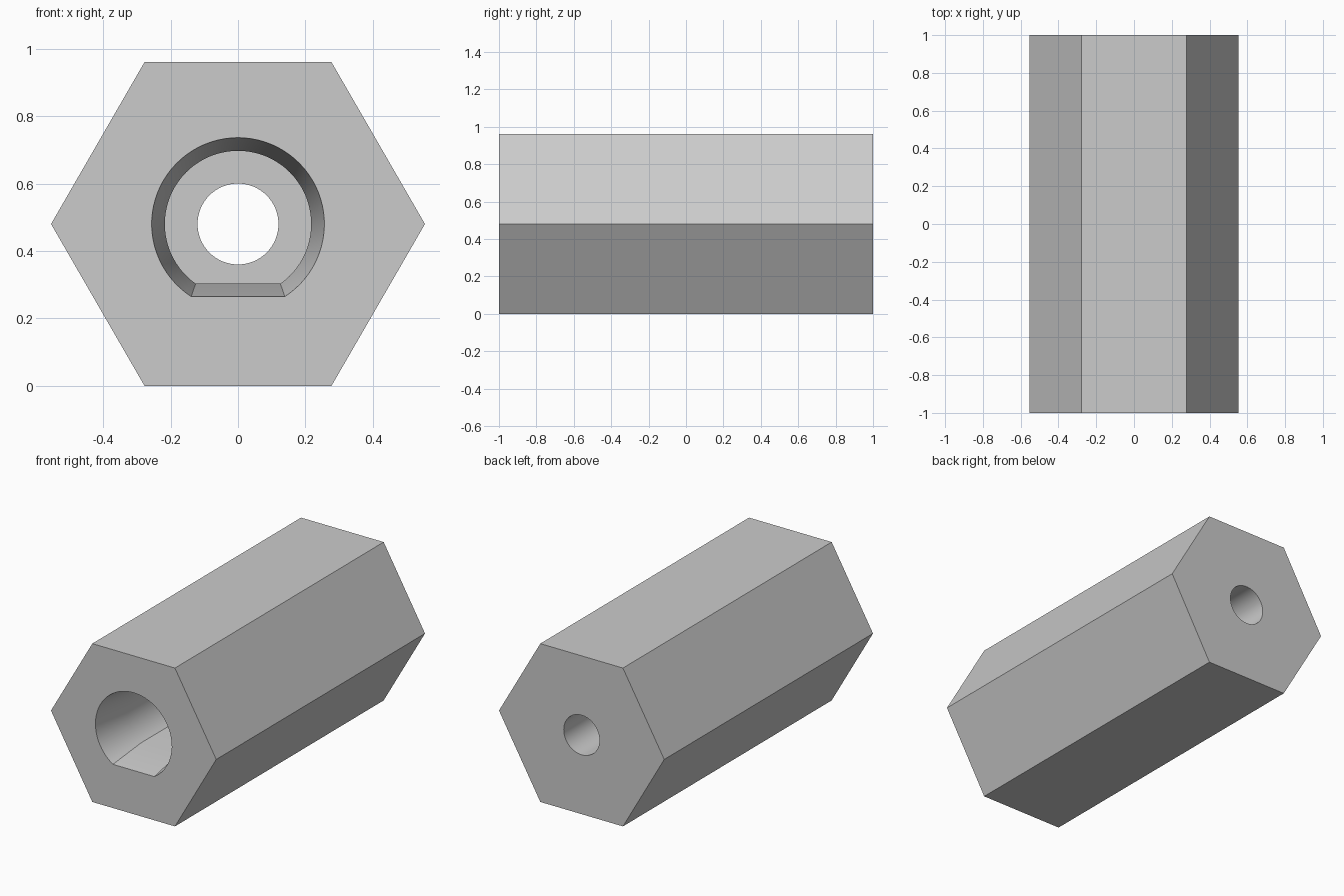
import bpy, bmesh, math

cube = bpy.data.objects.get("Cube")
if cube:
    bpy.data.objects.remove(cube, do_unlink=True)

CENTRE_Z = 0.48
HEX_RADIUS = 0.96 / math.sqrt(3)
SHAFT_FLOOR_Y = 0.0

grey = bpy.data.materials.new("plain grey")
grey.use_nodes = True
grey.diffuse_color = (0.6, 0.6, 0.6, 1)
grey.node_tree.nodes["Principled BSDF"].inputs["Base Color"].default_value = (0.6, 0.6, 0.6, 1)


def round_section(radius, sides):
    return [(radius * math.cos(math.tau * i / sides), radius * math.sin(math.tau * i / sides))
            for i in range(sides)]


def d_section(radius, flat, steps=64):
    """Circle cut off by a level flat below its centre."""
    start = -math.asin(flat / radius)
    sweep = math.pi - 2 * start
    return [(radius * math.cos(start + sweep * i / steps), radius * math.sin(start + sweep * i / steps))
            for i in range(steps + 1)]


def loft(name, sections):
    """Capped solid through (y, section) pairs along the y axis."""
    bm = bmesh.new()
    rings = [[bm.verts.new((x, y, z + CENTRE_Z)) for x, z in section] for y, section in sections]
    for a, b in zip(rings, rings[1:]):
        for i in range(len(a)):
            j = (i + 1) % len(a)
            bm.faces.new((a[i], a[j], b[j], b[i]))
    bm.faces.new(rings[0])
    bm.faces.new(rings[-1])
    bmesh.ops.recalc_face_normals(bm, faces=bm.faces)
    mesh = bpy.data.meshes.new(name)
    bm.to_mesh(mesh)
    bm.free()
    mesh.materials.append(grey)
    obj = bpy.data.objects.new(name, mesh)
    bpy.context.collection.objects.link(obj)
    return obj


# Hexagonal body
hexagon = round_section(HEX_RADIUS, 6)
body = loft("hex_body", [(-1, hexagon), (1, hexagon)])

# D-shaped socket with a tapered lead-in; its mouth section extends outside the body
mouth = d_section(0.256, 0.215)
socket = d_section(0.217, 0.177)
shaft_cutter = loft("shaft_socket_cutter",
                    [(-1.1, mouth), (-1, mouth), (-0.75, socket), (SHAFT_FLOOR_Y, socket)])

# Narrow round hole through to the back
circle = round_section(0.12, 64)
hole_cutter = loft("through_hole_cutter", [(SHAFT_FLOOR_Y - 0.1, circle), (1.1, circle)])

# Cut both bores, then discard the cutters
bpy.context.view_layer.objects.active = body
for cutter in (shaft_cutter, hole_cutter):
    cutter.hide_render = True
    mod = body.modifiers.new(cutter.name, "BOOLEAN")
    mod.operation = "DIFFERENCE"
    mod.solver = "EXACT"
    mod.object = cutter
    bpy.ops.object.modifier_apply(modifier=mod.name)
    bpy.data.objects.remove(cutter, do_unlink=True)

# Smooth bores, crisp hexagon edges
bpy.ops.object.select_all(action="DESELECT")
body.select_set(True)
bpy.ops.object.shade_smooth_by_angle(angle=math.radians(30))
